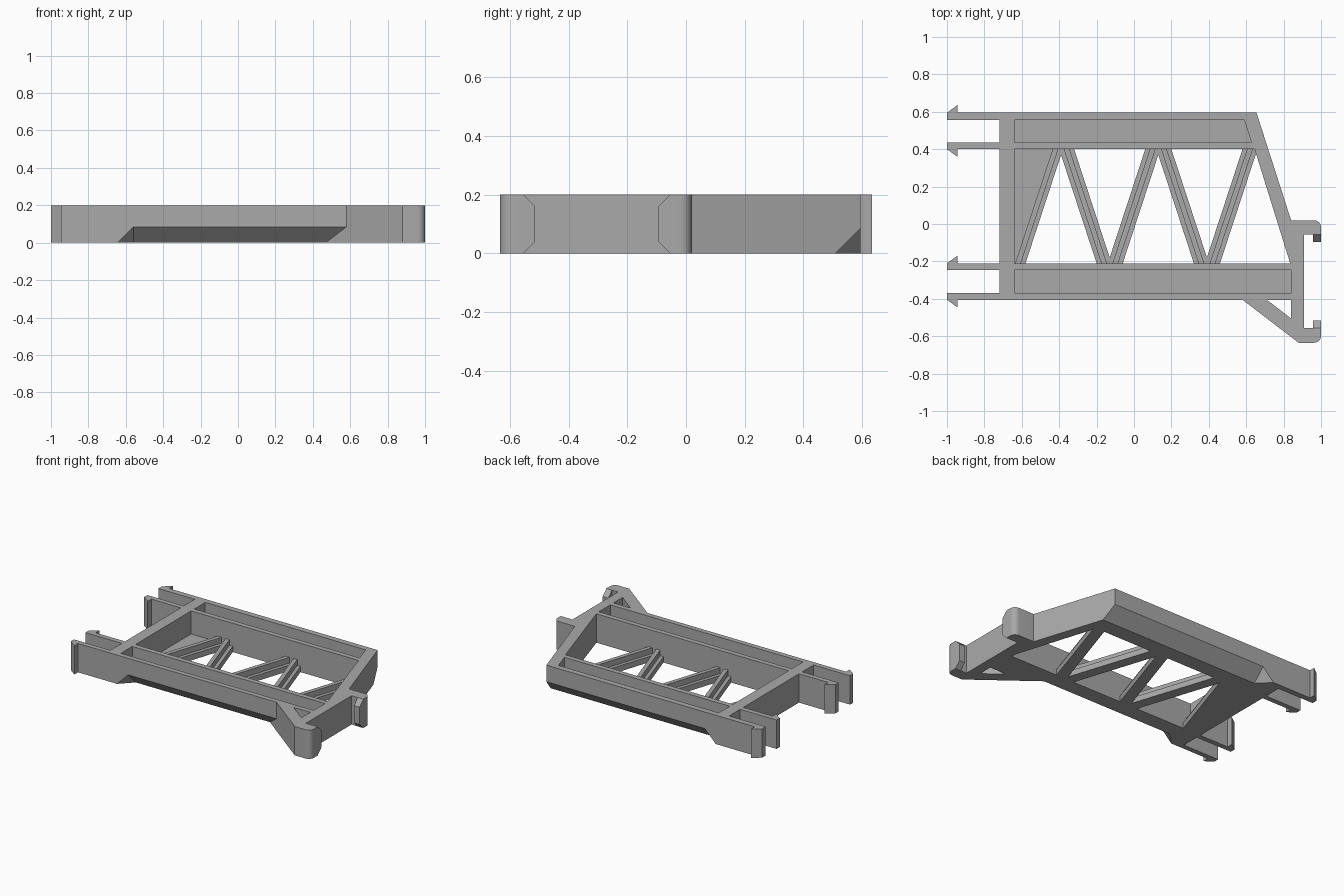
import bpy, bmesh, math
from mathutils import Vector

cube = bpy.data.objects.get("Cube")
if cube:
    bpy.data.objects.remove(cube, do_unlink=True)

H = 0.2
grey = bpy.data.materials.new("plain grey")
grey.use_nodes = True
grey.diffuse_color = (0.4, 0.4, 0.4, 1)
grey.node_tree.nodes["Principled BSDF"].inputs["Base Color"].default_value = (0.4, 0.4, 0.4, 1)


def finish(name, bm):
    bmesh.ops.recalc_face_normals(bm, faces=bm.faces)
    mesh = bpy.data.meshes.new(name)
    bm.to_mesh(mesh)
    bm.free()
    mesh.materials.append(grey)
    ob = bpy.data.objects.new(name, mesh)
    bpy.context.scene.collection.objects.link(ob)
    return ob


def prism(name, outline, z0=0.0, z1=H):
    bm = bmesh.new()
    face = bm.faces.new([bm.verts.new((x, y, z0)) for x, y in outline])
    new = bmesh.ops.extrude_face_region(bm, geom=[face])["geom"]
    verts = [v for v in new if isinstance(v, bmesh.types.BMVert)]
    bmesh.ops.translate(bm, verts=verts, vec=(0, 0, z1 - z0))
    return finish(name, bm)


def hull(name, points):
    bm = bmesh.new()
    bmesh.ops.convex_hull(bm, input=[bm.verts.new(p) for p in points])
    bmesh.ops.dissolve_limit(bm, angle_limit=0.01, verts=bm.verts, edges=bm.edges)
    return finish(name, bm)


def arc(cx, cy, r, start, end, n=8):
    return [(cx + r * math.cos(math.radians(start + (end - start) * i / n)),
             cy + r * math.sin(math.radians(start + (end - start) * i / n)))
            for i in range(n + 1)]


def box(x0, x1, y0, y1):
    return [(x0, y0), (x1, y0), (x1, y1), (x0, y1)]


# Frame outline: left edge, long rails, sloped end wall and bracket
outline = [(-0.72, 0.595), (0.655, 0.595), (0.84, 0.02)]
outline += arc(0.962, -0.018, 0.038, 90, 0)
outline += [(1, -0.055), (0.91, -0.055), (0.91, -0.555), (1, -0.555)]
outline += arc(0.962, -0.597, 0.038, 0, -90)
outline += [(0.88, -0.635), (0.58, -0.405), (-0.72, -0.405)]
frame = prism("frame", outline)

# Cutters: open middle, rail channels, bracket hole, underside bevels
cutters = [
    prism("middle_cutter", [(-0.64, 0.4), (0.645, 0.4), (0.835, -0.21), (-0.64, -0.21)], -0.1, 0.3),
    prism("back_channel_cutter", [(-0.64, 0.555), (0.59, 0.555), (0.628, 0.435), (-0.64, 0.435)], 0.07, 0.3),
    prism("front_channel_cutter", box(-0.64, 0.84, -0.37, -0.245), 0.07, 0.3),
    prism("bracket_hole_cutter", [(0.71, -0.405), (0.84, -0.405), (0.84, -0.505)], -0.1, 0.3),
]
bevel = [(-0.56, -0.27, -0.05), (-0.56, -0.455, 0.135), (-0.745, -0.455, -0.05),
         (0.404, -0.27, -0.05), (0.645, -0.455, 0.135), (0.645, -0.455, -0.05)]
cutters.append(hull("front_bevel_cutter", bevel))
cutters.append(hull("back_bevel_cutter",
                    [(x if x < 0 else 0.95, 0.19 - y, z) for x, y, z in bevel]))

for c in cutters:
    c.hide_render = True
    mod = frame.modifiers.new(c.name, "BOOLEAN")
    mod.operation = "DIFFERENCE"
    mod.solver = "EXACT"
    mod.object = c
bpy.context.view_layer.update()
cut = bpy.data.meshes.new_from_object(frame.evaluated_get(bpy.context.evaluated_depsgraph_get()))
frame.modifiers.clear()
frame.data = cut
for c in cutters:
    bpy.data.objects.remove(c, do_unlink=True)

# Snap legs with outward barbs: (outer face, inner face, direction of barb)
legs = {"back_outer_leg": (0.595, 0.555, 1), "back_inner_leg": (0.4, 0.435, -1),
        "front_inner_leg": (-0.21, -0.245, 1), "front_outer_leg": (-0.405, -0.37, -1)}
for name, (outer, inner, s) in legs.items():
    prism(name, [(-0.72, inner), (-1, inner), (-1, outer), (-0.945, outer + s * 0.04),
                 (-0.945, outer), (-0.72, outer)])

# Truss: flat strips with a raised rib, zigzagging between the rails
y_top, y_low = 0.4, -0.21


def slanted(name, top, low, width, z1, over=0.02):
    slope = (top - low) / (y_top - y_low)
    xt, xl, w = top + slope * over, low - slope * over, width / 2
    prism(name, [(xt - w, y_top + over), (xt + w, y_top + over),
                 (xl + w, y_low - over), (xl - w, y_low - over)], 0, z1)


for i, (top, low) in enumerate([(-0.42, -0.62), (-0.36, -0.16), (0.1, -0.1),
                                (0.16, 0.36), (0.62, 0.42)]):
    slanted(f"truss_strip_{i}", top, low, 0.08, 0.04, 0.01)
    slanted(f"truss_rib_{i}", top, low, 0.03, 0.08, 0.01)
prism("truss_gusset", [(-0.66, 0.41), (-0.42, 0.41), (-0.62, -0.22), (-0.66, -0.22)], 0, 0.04)

# Bracket lips with bevelled top and bottom ends
for name, y, s in (("back_lip", -0.055, -1), ("front_lip", -0.555, 1)):
    tip = y + s * 0.04
    hull(name, [(x, yy, z) for x in (0.957, 1.0)
                for yy, z in ((y, 0), (y, H), (tip, 0.04), (tip, H - 0.04))])

# Smooth only the rounded bracket corners
bpy.ops.object.select_all(action="DESELECT")
frame.select_set(True)
bpy.context.view_layer.objects.active = frame
bpy.ops.object.shade_smooth_by_angle(angle=math.radians(25))
